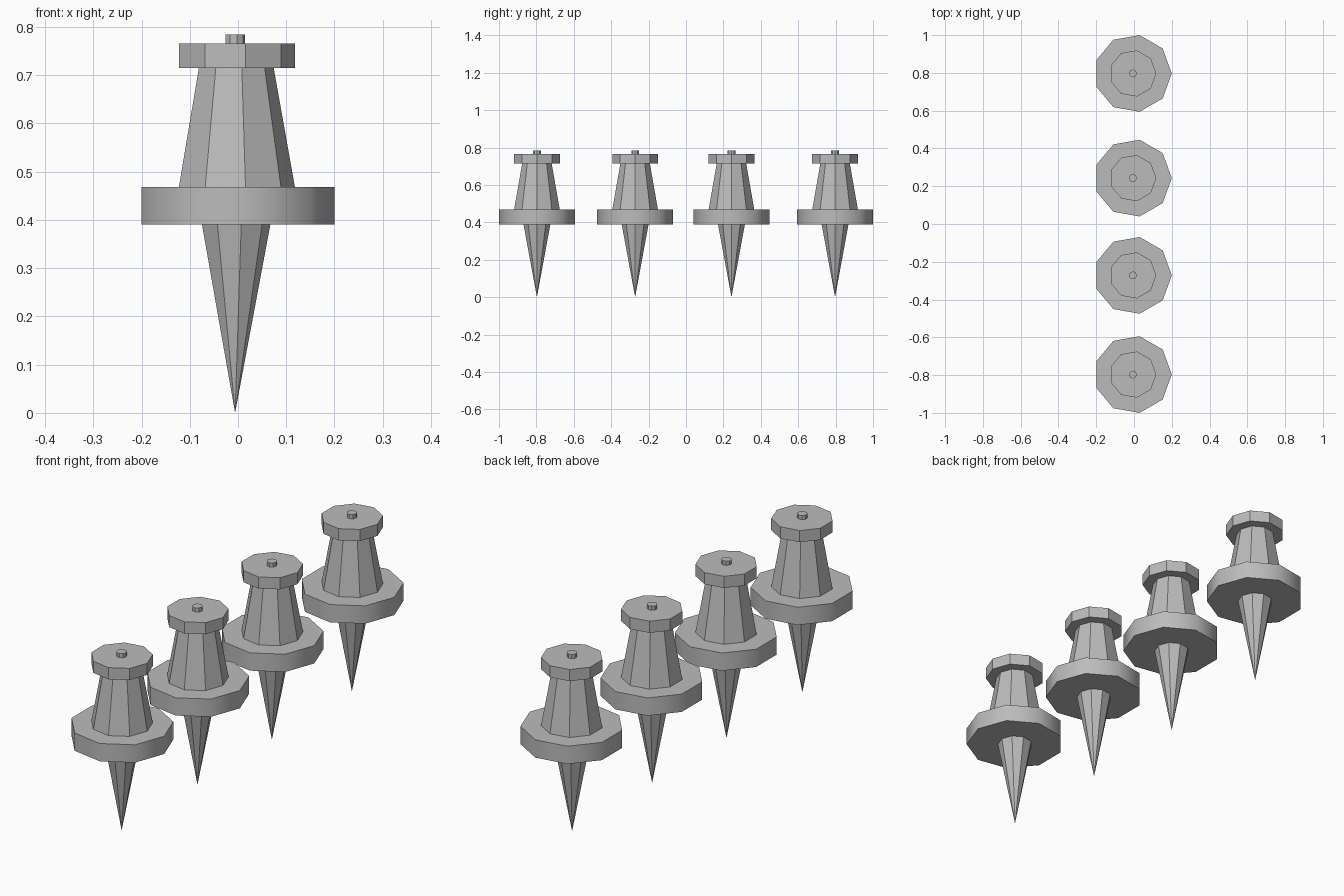
import bpy
import bmesh
from math import pi, radians
from mathutils import Matrix

cube = bpy.data.objects.get("Cube")
if cube:
    bpy.data.objects.remove(cube, do_unlink=True)

# One plain grey for every part
grey = bpy.data.materials.new("plain_grey")
grey.use_nodes = True
colour = (0.5, 0.5, 0.5, 1.0)
grey.diffuse_color = colour
grey.node_tree.nodes["Principled BSDF"].inputs["Base Color"].default_value = colour

SIDES = 9
CENTRE_X = -0.006


def tapered_part(name, y, low, high, z_low, z_high, smooth=False):
    """Nine-sided frustum with one corner pointing along +x."""
    bm = bmesh.new()
    place = Matrix.Translation((CENTRE_X, y, (z_low + z_high) / 2))
    bmesh.ops.create_cone(
        bm, cap_ends=True, segments=SIDES, radius1=low, radius2=high,
        depth=z_high - z_low, matrix=place @ Matrix.Rotation(-pi / 2, 4, "Z"))
    mesh = bpy.data.meshes.new(name)
    bm.to_mesh(mesh)
    bm.free()
    mesh.materials.append(grey)
    part = bpy.data.objects.new(name, mesh)
    bpy.context.collection.objects.link(part)
    if smooth:
        bpy.ops.object.select_all(action="DESELECT")
        part.select_set(True)
        bpy.context.view_layer.objects.active = part
        bpy.ops.object.shade_smooth_by_angle(angle=radians(60))


# A row of four pegs, each built from the tip upwards
for number, y in enumerate((-0.797, -0.272, 0.243, 0.797), 1):
    tapered_part(f"spike_{number}", y, 0.0, 0.073, 0.0, 0.39)
    tapered_part(f"flange_{number}", y, 0.206, 0.206, 0.39, 0.468, smooth=True)
    tapered_part(f"body_{number}", y, 0.124, 0.080, 0.468, 0.715)
    tapered_part(f"cap_{number}", y, 0.124, 0.124, 0.715, 0.766)
    tapered_part(f"knob_{number}", y, 0.021, 0.021, 0.766, 0.784)
